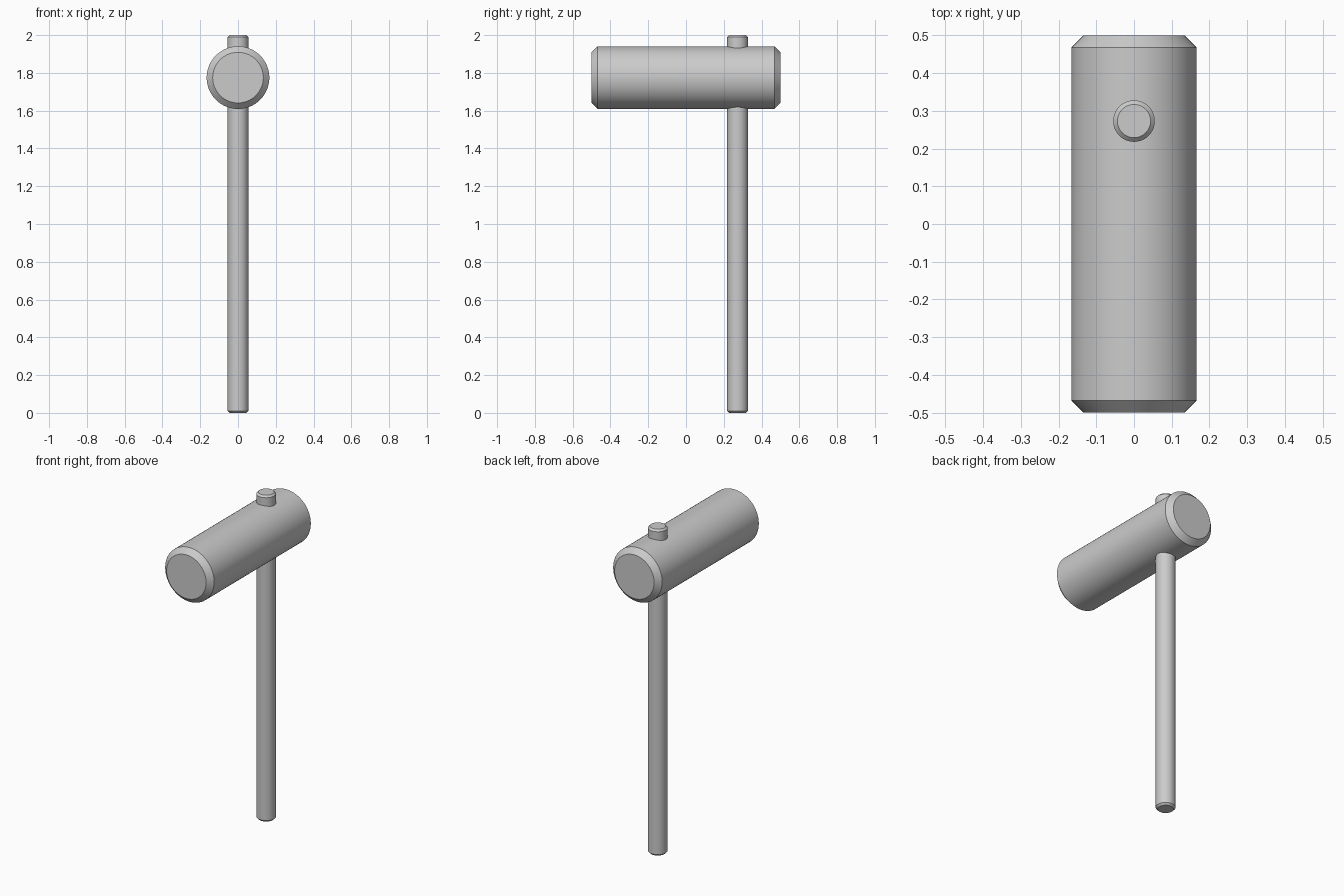
import bpy, bmesh, math
from mathutils import Matrix

if "Cube" in bpy.data.objects:
    bpy.data.objects.remove(bpy.data.objects["Cube"])


def chamfered_cylinder(name, radius, length, chamfer, matrix, sides=64):
    """Cylinder along local z with chamfered rims and flat caps."""
    h = length / 2
    profile = [(radius - chamfer, -h), (radius, -h + chamfer),
               (radius, h - chamfer), (radius - chamfer, h)]
    bm = bmesh.new()
    rings = []
    for r, z in profile:
        rings.append([bm.verts.new((r * math.cos(math.tau * i / sides),
                                    r * math.sin(math.tau * i / sides), z))
                      for i in range(sides)])
    for low, high in zip(rings, rings[1:]):
        for i in range(sides):
            j = (i + 1) % sides
            bm.faces.new((low[i], low[j], high[j], high[i]))
    bm.faces.new(rings[0][::-1])
    bm.faces.new(rings[-1])
    bm.transform(matrix)
    bm.normal_update()
    mesh = bpy.data.meshes.new(name)
    bm.to_mesh(mesh)
    bm.free()
    obj = bpy.data.objects.new(name, mesh)
    bpy.context.collection.objects.link(obj)
    bpy.ops.object.select_all(action='DESELECT')
    bpy.context.view_layer.objects.active = obj
    obj.select_set(True)
    bpy.ops.object.shade_smooth_by_angle(angle=math.radians(30))
    return obj


# Mallet head, lying along y
chamfered_cylinder("mallet_head", 0.166, 1.0, 0.032,
                   Matrix.Translation((0, 0, 1.775)) @ Matrix.Rotation(math.radians(90), 4, 'X'))

# Handle, passing up through the rear of the head
chamfered_cylinder("handle", 0.055, 2.0, 0.011, Matrix.Translation((0, 0.273, 1.0)))
